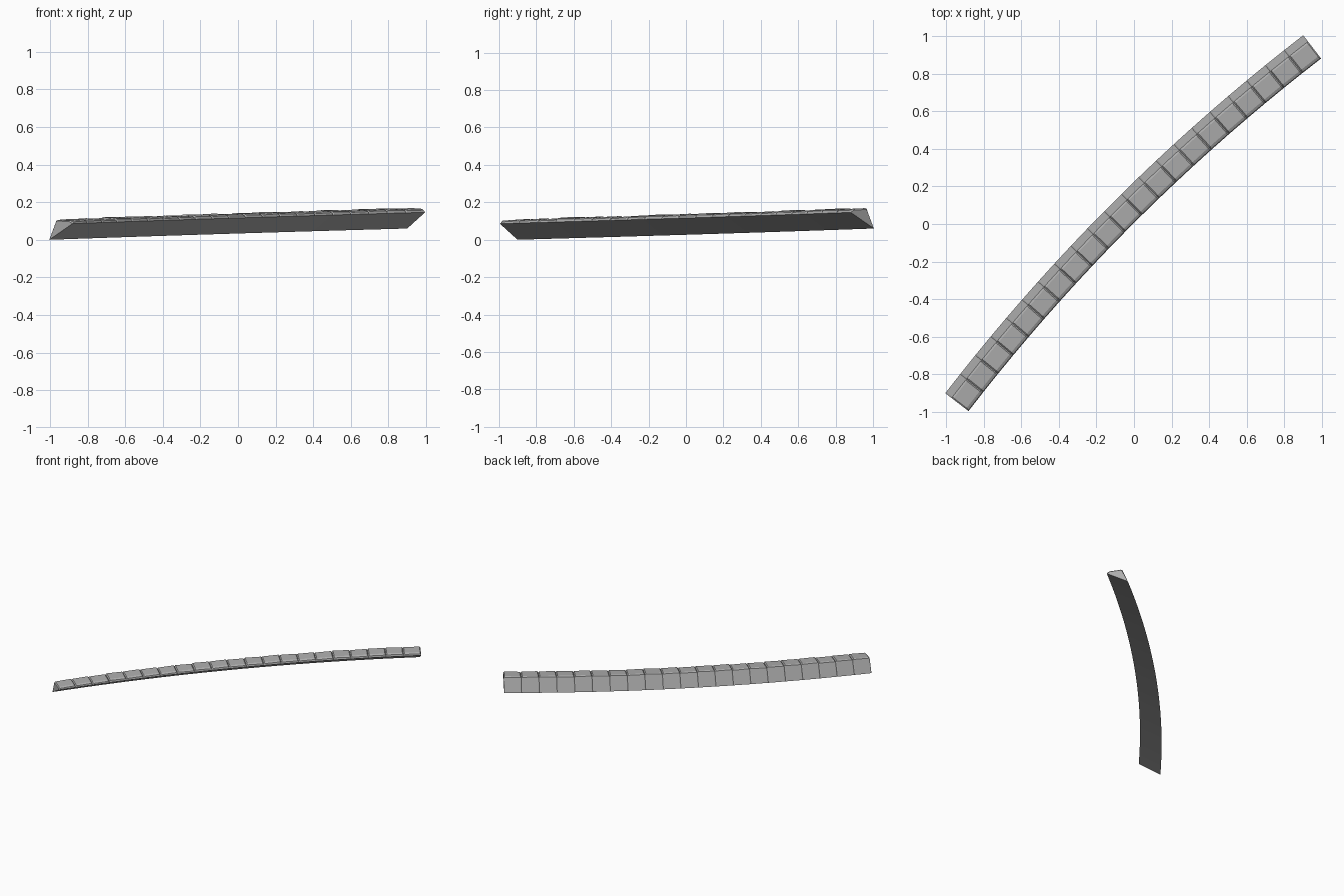
import bpy, bmesh, math, random
from mathutils import Vector

random.seed(4)
if "Cube" in bpy.data.objects:
    bpy.data.objects.remove(bpy.data.objects["Cube"])

stone_grey = bpy.data.materials.new("stone_grey")
stone_grey.use_nodes = True
GREY = (0.42, 0.42, 0.42, 1)
stone_grey.diffuse_color = GREY
stone_grey.node_tree.nodes["Principled BSDF"].inputs["Base Color"].default_value = GREY

COUNT = 21
HALF_CHORD, SAGITTA = 1.337, 0.086
RADIUS = (HALF_CHORD ** 2 + SAGITTA ** 2) / (2 * SAGITTA)
HALF_ANGLE = math.asin(HALF_CHORD / RADIUS)
RISE = 0.06
CHAMFER = 0.007

# Cross-section: (offset across the row, height), leaning out over its underside
PROFILE = [(-0.078, 0), (-0.036, 0.103), (-0.026, 0.108),
           (0.06, 0.104), (0.074, 0.097), (0.078, 0.086)]


def place(t, u, h):
    """Point on the rising arc: t from 0 to 1 along, u across, h up."""
    a = (2 * t - 1) * HALF_ANGLE
    r = RADIUS - u
    along = r * math.sin(a)
    across = r * math.cos(a) - RADIUS + SAGITTA - 0.004
    k = math.sqrt(0.5)
    return Vector((k * (along - across), k * (along + across), h + RISE * t))


def section(bm, t, shrink, lift):
    """One ring; only the upper points are chamfered or jittered."""
    ring = []
    for i, (u, h) in enumerate(PROFILE):
        if 0 < i < len(PROFILE) - 1:
            u -= math.copysign(shrink * 0.5, u)
            h += lift - shrink
        ring.append(bm.verts.new(place(t, u, h)))
    return ring


def make_stone(index):
    bm = bmesh.new()
    start, end = index / COUNT, (index + 1) / COUNT
    edge = CHAMFER / (2 * RADIUS * HALF_ANGLE)
    lift = random.uniform(-0.002, 0.003)
    tilt = random.uniform(-0.002, 0.002)
    rings = [section(bm, start, CHAMFER, lift),
             section(bm, start + edge, 0, lift + tilt),
             section(bm, end - edge, 0, lift - tilt),
             section(bm, end, CHAMFER, lift)]
    n = len(PROFILE)
    for a, b in zip(rings, rings[1:]):
        for i in range(n):
            j = (i + 1) % n
            bm.faces.new((a[i], a[j], b[j], b[i]))
    bm.faces.new(rings[0])
    bm.faces.new(rings[-1])
    bmesh.ops.recalc_face_normals(bm, faces=bm.faces)
    mesh = bpy.data.meshes.new("kerb_stone")
    bm.to_mesh(mesh)
    bm.free()
    mesh.materials.append(stone_grey)
    stone = bpy.data.objects.new(f"kerb_stone_{index + 1:02d}", mesh)
    bpy.context.collection.objects.link(stone)


# Curved row of leaning stones
for index in range(COUNT):
    make_stone(index)
